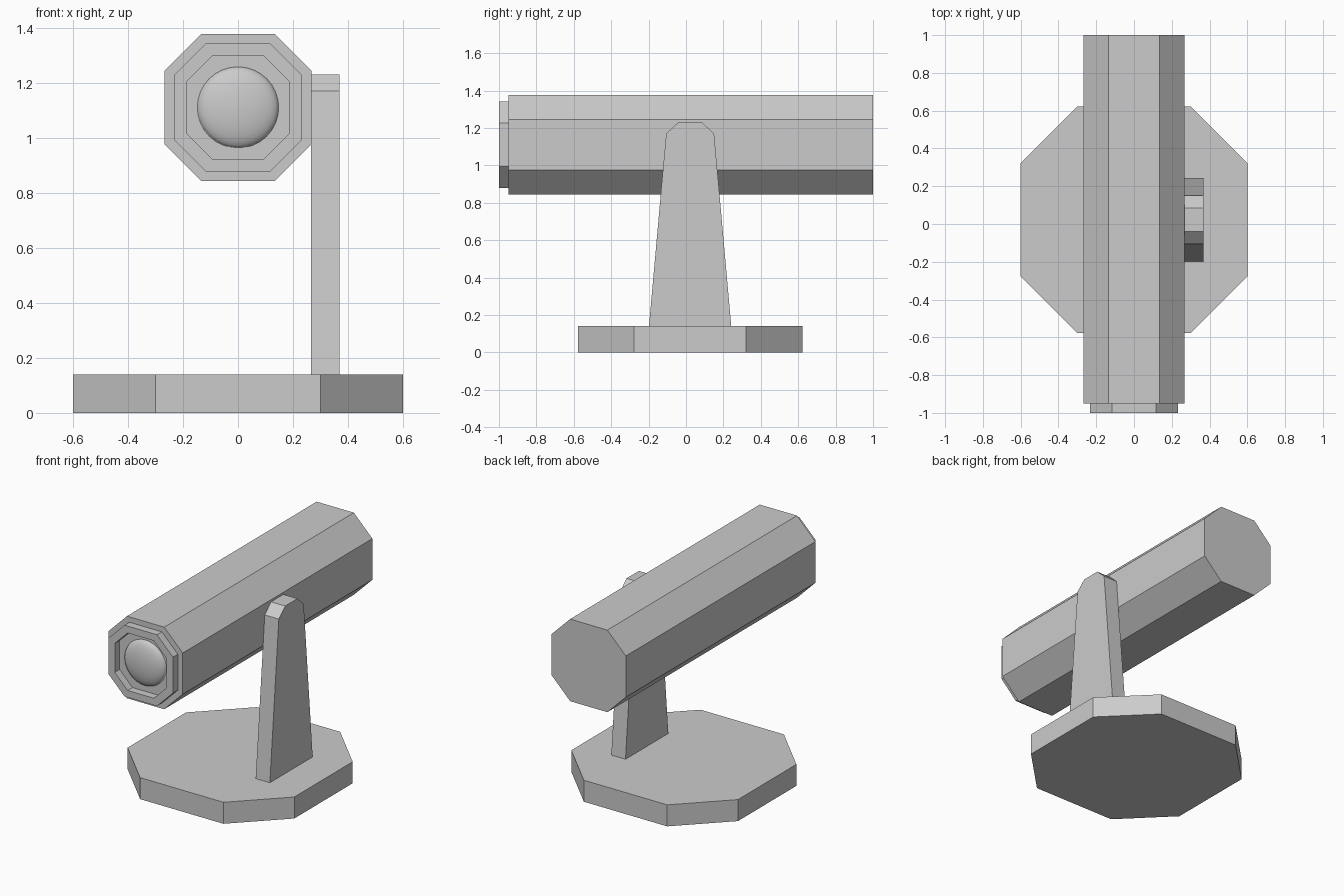
import bpy, bmesh
from math import pi
from mathutils import Matrix, Vector

if "Cube" in bpy.data.objects:
    bpy.data.objects.remove(bpy.data.objects["Cube"])


def octagon(half, cut):
    """Octagon with flat sides at +-half and corners at +-cut."""
    a, b = half, cut
    return [(a, -b), (a, b), (b, a), (-b, a), (-a, b), (-a, -b), (-b, -a), (b, -a)]


def finish(bm, name):
    bmesh.ops.recalc_face_normals(bm, faces=bm.faces[:])
    mesh = bpy.data.meshes.new(name)
    bm.to_mesh(mesh)
    bm.free()
    obj = bpy.data.objects.new(name, mesh)
    bpy.context.collection.objects.link(obj)
    return obj


def prism(name, points, offset):
    """Extrude a closed 3D outline along offset."""
    bm = bmesh.new()
    face = bm.faces.new([bm.verts.new(p) for p in points])
    ext = bmesh.ops.extrude_face_region(bm, geom=[face], use_keep_orig=True)
    verts = [g for g in ext["geom"] if isinstance(g, bmesh.types.BMVert)]
    bmesh.ops.translate(bm, verts=verts, vec=Vector(offset))
    return finish(bm, name)


AXIS_Z = 1.11     # height of the tube axis
MID_Y = 0.022     # centre of the stand
FRONT = -0.95     # front face of the tube


def upright(half, cut, y):
    return [(x, y, AXIS_Z + z) for x, z in octagon(half, cut)]


# Octagonal foot
prism("base", [(x, y + MID_Y, 0) for x, y in octagon(0.6, 0.3)], (0, 0, 0.14))

# Tapered side arm with clipped top
half_arm = [(0.22, 0.14), (0.128, 1.17), (0.063, 1.23)]
arm = half_arm + [(-y, z) for y, z in reversed(half_arm)]
prism("side_arm", [(0.266, y + MID_Y, z) for y, z in arm], (0.102, 0, 0))

# Main tube
prism("tube_body", upright(0.267, 0.134, FRONT), (0, 1.0 - FRONT, 0))

# Raised ring around the lens
bm = bmesh.new()
loops = [[bm.verts.new(p) for p in upright(h, c, y)] for h, c, y in
         ((0.232, 0.117, FRONT), (0.232, 0.117, -1.0),
          (0.187, 0.094, -1.0), (0.187, 0.094, FRONT))]
for k in range(4):
    a, b = loops[k], loops[(k + 1) % 4]
    for i in range(8):
        j = (i + 1) % 8
        bm.faces.new((a[i], a[j], b[j], b[i]))
finish(bm, "lens_ring")

# Domed lens: flattened half sphere
bm = bmesh.new()
bmesh.ops.create_uvsphere(bm, u_segments=32, v_segments=16, radius=0.148)
bmesh.ops.bisect_plane(bm, geom=bm.verts[:] + bm.edges[:] + bm.faces[:],
                       plane_co=(0, 0, 0), plane_no=(0, 0, 1), clear_inner=True)
bmesh.ops.transform(bm, verts=bm.verts[:], matrix=Matrix.Translation((0, FRONT, AXIS_Z))
                    @ Matrix.Rotation(pi / 2, 4, 'X') @ Matrix.Diagonal((1, 1, 0.3, 1)))
for f in bm.faces:
    f.smooth = True
finish(bm, "lens")
